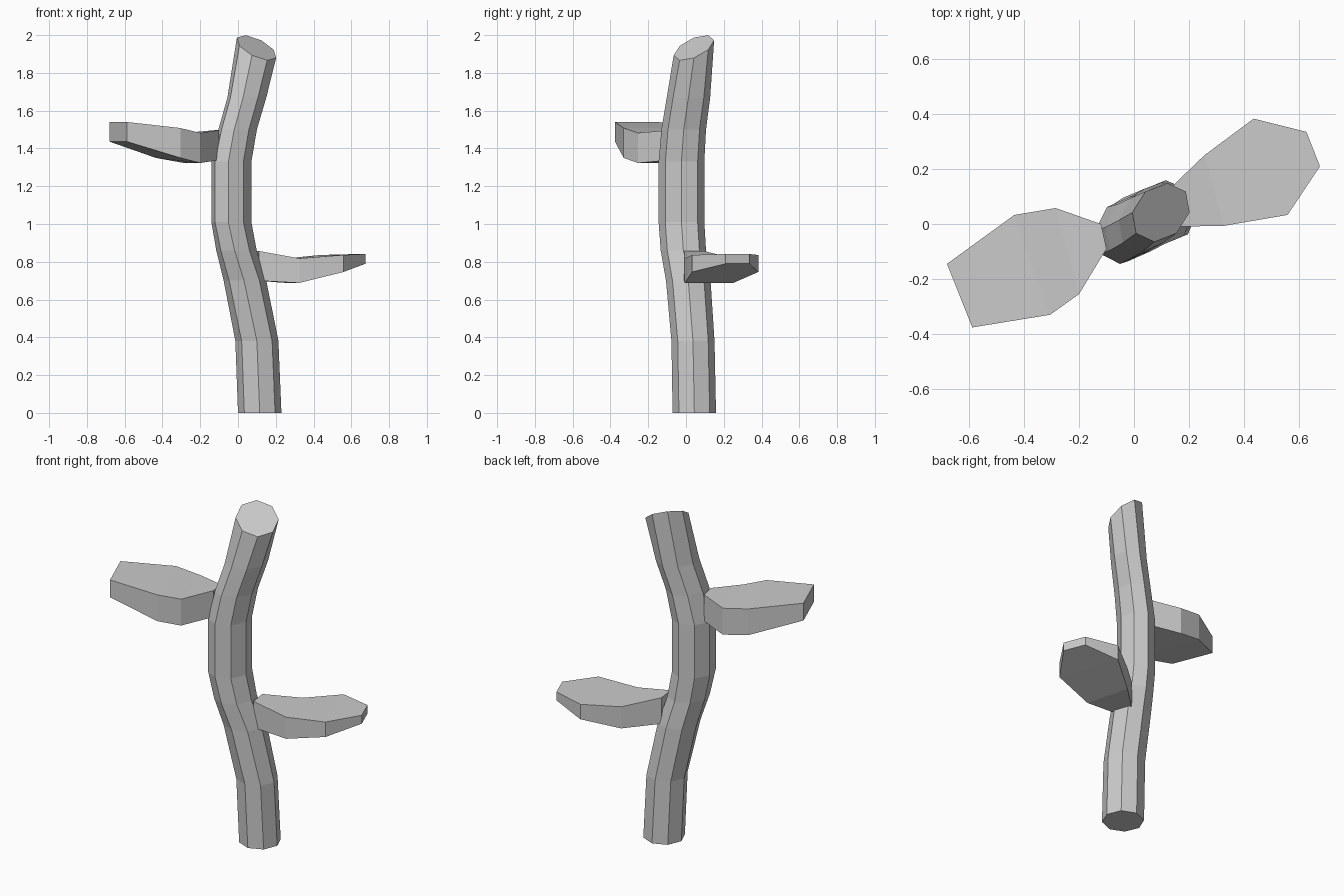
import bpy, math

if "Cube" in bpy.data.objects:
    bpy.data.objects.remove(bpy.data.objects["Cube"])


def make_object(name, verts, faces):
    mesh = bpy.data.meshes.new(name)
    mesh.from_pydata(verts, [], faces)
    mesh.validate()
    obj = bpy.data.objects.new(name, mesh)
    bpy.context.collection.objects.link(obj)
    return obj


def loft(name, rings):
    """Skin closed rings of equal size and cap both ends."""
    n = len(rings[0])
    verts = [v for ring in rings for v in ring]
    faces = [tuple(reversed(range(n))),
             tuple(range(len(verts) - n, len(verts)))]
    for r in range(len(rings) - 1):
        for i in range(n):
            j = (i + 1) % n
            faces.append((r * n + i, r * n + j, (r + 1) * n + j, (r + 1) * n + i))
    return make_object(name, verts, faces)


def stem_ring(cx, cy, cz, a, b):
    """Octagon spanned by the two half-axes a and b."""
    ring = []
    for k in range(8):
        c, s = math.cos(k * math.pi / 4), math.sin(k * math.pi / 4)
        ring.append((cx + c * a[0] + s * b[0], cy + c * a[1] + s * b[1],
                     cz + c * a[2] + s * b[2]))
    return ring


# Stem: centre x, y, z, half width x, half width y, skew
levels = [
    (0.115, 0.044, 0.00, 0.115, 0.115, 0.0),
    (0.100, 0.037, 0.38, 0.114, 0.114, 0.0),
    (0.037, 0.012, 0.70, 0.113, 0.118, 0.005),
    (-0.008, -0.014, 0.86, 0.107, 0.120, 0.01),
    (-0.035, -0.024, 1.01, 0.106, 0.121, 0.016),
    (-0.035, -0.024, 1.33, 0.106, 0.121, 0.016),
    (-0.002, -0.012, 1.50, 0.102, 0.118, 0.018),
    (0.047, 0.013, 1.67, 0.103, 0.115, 0.02),
]
rings = [stem_ring(x, y, z, (rx, 0, 0), (skew, ry, 0))
         for x, y, z, rx, ry, skew in levels]
rings.append(stem_ring(0.098, 0.042, 1.933, (0.104, 0, -0.054), (0.024, 0.107, 0.04)))
loft("stem", rings)


# Leaves: each row is left point, right point, bottom z, top z
def leaf(name, rows):
    loft(name, [[(*p, lo), (*q, lo), (*q, hi), (*p, hi)] for p, q, lo, hi in rows])


leaf("lower_leaf", [
    ((0.095, 0.095), (0.11, -0.01), 0.70, 0.857),
    ((0.256, 0.25), (0.325, -0.007), 0.688, 0.818),
    ((0.435, 0.383), (0.558, 0.033), 0.746, 0.836),
    ((0.627, 0.335), (0.676, 0.21), 0.79, 0.841),
])
leaf("upper_leaf", [
    ((-0.10, -0.09), (-0.12, 0.0), 1.338, 1.497),
    ((-0.20, -0.255), (-0.285, 0.058), 1.323, 1.482),
    ((-0.305, -0.33), (-0.435, 0.033), 1.35, 1.508),
    ((-0.588, -0.376), (-0.68, -0.145), 1.436, 1.54),
])

# Make all normals point outward
import bmesh
for obj in bpy.context.collection.objects:
    bm = bmesh.new()
    bm.from_mesh(obj.data)
    bmesh.ops.recalc_face_normals(bm, faces=bm.faces)
    bm.to_mesh(obj.data)
    bm.free()
